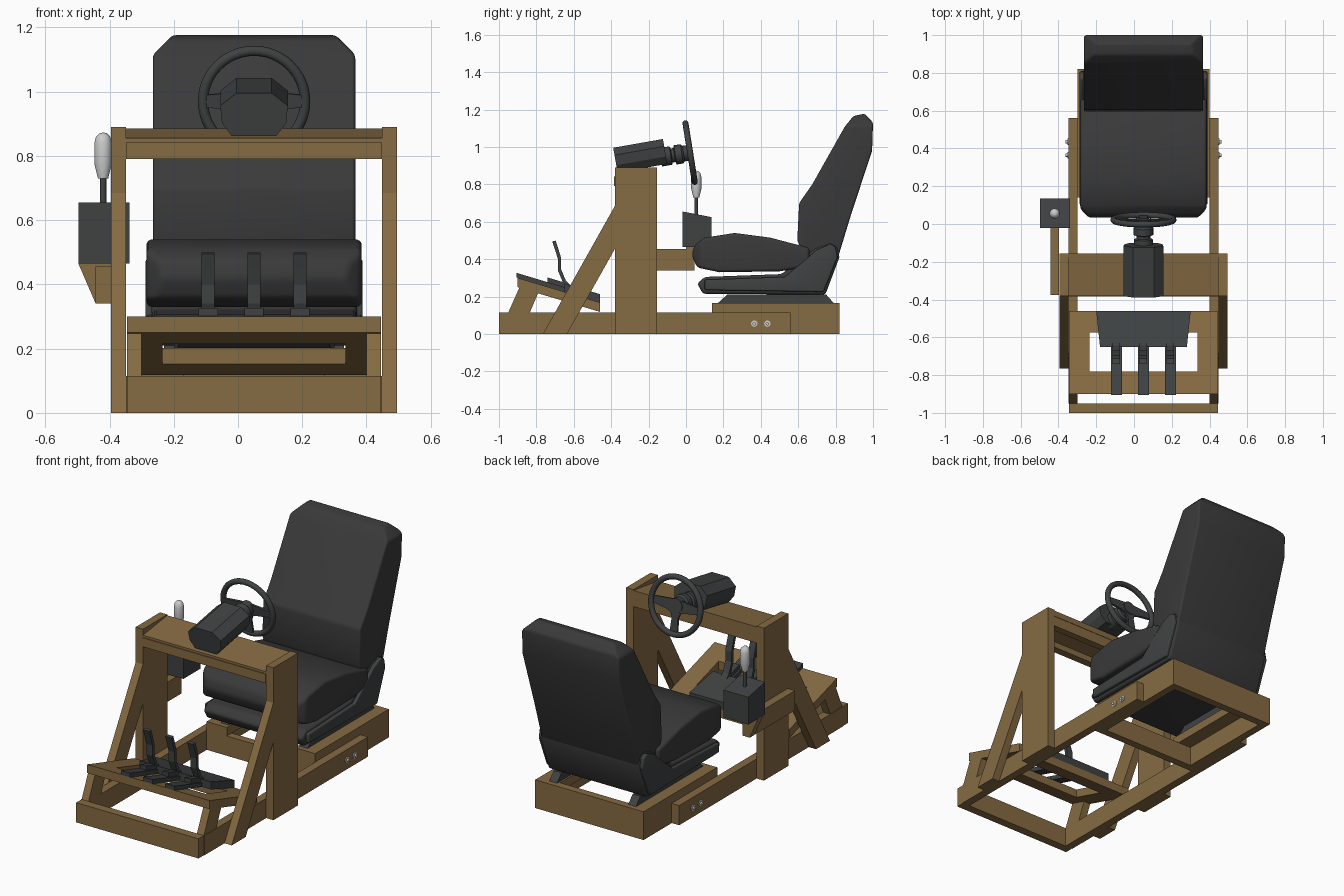
import bpy, bmesh, math
from mathutils import Vector

if "Cube" in bpy.data.objects:
    bpy.data.objects.remove(bpy.data.objects["Cube"])

CX = 0.05  # centre line of the rig


def material(name, r, g, b):
    m = bpy.data.materials.new(name)
    m.use_nodes = True
    m.diffuse_color = (r, g, b, 1)
    m.node_tree.nodes["Principled BSDF"].inputs["Base Color"].default_value = (r, g, b, 1)
    return m


WOOD = material("wood", 0.235, 0.145, 0.055)
FABRIC = material("seat fabric", 0.042, 0.042, 0.043)
PLASTIC = material("dark plastic", 0.05, 0.054, 0.055)
METAL = material("light metal", 0.6, 0.6, 0.6)


def finish(name, bm, mat, bevel=0, smooth=False):
    bmesh.ops.recalc_face_normals(bm, faces=bm.faces)
    me = bpy.data.meshes.new(name)
    bm.to_mesh(me)
    bm.free()
    me.materials.append(mat)
    ob = bpy.data.objects.new(name, me)
    bpy.context.collection.objects.link(ob)
    if bevel:
        mod = ob.modifiers.new("soft edges", "BEVEL")
        mod.width, mod.segments = bevel, 4
        mod.limit_method, mod.angle_limit = "ANGLE", math.radians(32)
        me.shade_smooth()
    elif smooth:
        me.shade_smooth()
        me.set_sharp_from_angle(angle=0.7)
    return ob


def prism(name, pts, axis, a, b, mat, bevel=0, cuts=()):
    """Extrude a 2D outline along an axis from a to b; cuts are (point, normal) planes."""
    place = {"x": lambda p, t: (t, p[0], p[1]),
             "y": lambda p, t: (p[0], t, p[1]),
             "z": lambda p, t: (p[0], p[1], t)}[axis]
    bm = bmesh.new()
    low = [bm.verts.new(place(p, a)) for p in pts]
    high = [bm.verts.new(place(p, b)) for p in pts]
    bm.faces.new(low)
    bm.faces.new(high)
    for i in range(len(pts)):
        j = (i + 1) % len(pts)
        bm.faces.new((low[i], low[j], high[j], high[i]))
    for co, no in cuts:
        geom = bm.verts[:] + bm.edges[:] + bm.faces[:]
        bmesh.ops.bisect_plane(bm, geom=geom, plane_co=co, plane_no=no, clear_outer=True)
        bmesh.ops.holes_fill(bm, edges=[e for e in bm.edges if e.is_boundary])
    return finish(name, bm, mat, bevel)


def box(name, x, y, z, mat=WOOD, bevel=0):
    outline = [(x[0], y[0]), (x[1], y[0]), (x[1], y[1]), (x[0], y[1])]
    return prism(name, outline, "z", z[0], z[1], mat, bevel)


def lathe(name, profile, mat, loc, rot=(0, 0, 0)):
    bm = bmesh.new()
    vs = [bm.verts.new((r, 0, z)) for r, z in profile]
    es = [bm.edges.new(p) for p in zip(vs, vs[1:])]
    bmesh.ops.spin(bm, geom=vs + es, cent=(0, 0, 0), axis=(0, 0, 1), angle=math.tau, steps=24)
    bmesh.ops.remove_doubles(bm, verts=bm.verts, dist=1e-5)
    ob = finish(name, bm, mat, smooth=True)
    ob.location, ob.rotation_euler = loc, rot
    return ob


def span(side, inner, outer):
    """x range between two distances from the centre line on one side."""
    return sorted((CX + side * inner, CX + side * outer))


# Sloping pedal deck
def deck_z(y):
    return 0.30 - 0.3 * (y + 0.9)


def deck_board(name, x, y0, y1, low=-0.05, high=0, mat=WOOD):
    pts = [(y0, deck_z(y0) + low), (y1, deck_z(y1) + low),
           (y1, deck_z(y1) + high), (y0, deck_z(y0) + high)]
    return prism(name, pts, "x", x[0], x[1], mat)


# Wooden parts on both sides
for s, tag in ((1, "left"), (-1, "right")):
    box(tag + "_base_rail", span(s, 0.35, 0.398), (-0.95, 0.56), (0, 0.115))
    for part, y in (("front", (-0.38, -0.27)), ("rear", (-0.27, -0.155))):
        box(f"{tag}_{part}_upright", span(s, 0.398, 0.445), y, (0, 0.89))
    brace = [(-0.765, 0), (-0.636, 0), (-0.38, 0.455), (-0.38, 0.685)]
    prism(tag + "_brace", brace, "x", *span(s, 0.398, 0.445), WOOD)
    leg = [(-0.95, 0.115), (-0.835, 0.115), (-0.79, 0.22), (-0.89, 0.25)]
    prism(tag + "_deck_leg", leg, "x", *span(s, 0.35, 0.395), WOOD)
    deck_board(tag + "_deck_side", span(s, 0.285, 0.395), -0.78, -0.575)
    box(tag + "_seat_frame_rail", span(s, 0.305, 0.35), (0.14, 0.78), (0, 0.115))
    box(tag + "_seat_frame_board", span(s, 0.22, 0.35), (0.14, 0.82), (0.115, 0.165))
    runner = [(0.17, 0.165), (0.79, 0.165), (0.75, 0.21), (0.22, 0.21)]
    prism(tag + "_seat_runner", runner, "x", *span(s, 0.23, 0.28), PLASTIC)
    for i, y in enumerate((0.365, 0.435)):
        lathe(f"{tag}_bolt_{i}", [(0, 0), (0.017, 0), (0.017, 0.005), (0.009, 0.006),
              (0.009, 0.015), (0, 0.015)], METAL, (CX + s * 0.397, y, 0.055),
              (0, s * math.pi / 2, 0))

# Cross members
full = (CX - 0.395, CX + 0.395)
inner = (CX - 0.35, CX + 0.35)
box("front_base_board", full, (-1, -0.95), (0, 0.115))
box("seat_frame_front", (CX - 0.305, CX + 0.305), (0.14, 0.185), (0, 0.115))
box("seat_frame_rear", inner, (0.775, 0.82), (0, 0.115))
box("seat_frame_rear_cap", (CX - 0.22, CX + 0.22), (0.775, 0.82), (0.115, 0.165))
deck_board("deck_front", full, -0.9, -0.78)
deck_board("deck_rear", full, -0.575, -0.46)
table = [(-0.38, 0.82), (-0.155, 0.85), (-0.155, 0.885), (-0.38, 0.855)]
prism("wheel_table", table, "x", CX - 0.398, CX + 0.398, WOOD)
box("wheel_table_front_beam", (CX - 0.398, CX + 0.398), (-0.385, -0.34), (0.79, 0.842))
box("wheel_table_rear_beam", (CX - 0.398, CX + 0.398), (-0.2, -0.157), (0.79, 0.855))

# Pedals
base = prism("pedal_base", [(CX - 0.23, -0.65), (CX + 0.23, -0.65), (CX + 0.25, -0.46),
             (CX - 0.25, -0.46)], "z", 0.30, 0.345, PLASTIC)
for v in base.data.vertices:
    v.co.z -= 0.3 * (v.co.y + 0.9)
arm = [(-0.62, 0.24), (-0.66, 0.28), (-0.685, 0.34), (-0.685, 0.40), (-0.70, 0.45), (-0.715, 0.495)]
for i in (-1, 0, 1):
    x = CX + i * 0.143
    deck_board(f"pedal_rail_{i + 2}", (x - 0.03, x + 0.03), -0.905, -0.64, 0, 0.025, PLASTIC)
    deck_board(f"pedal_spring_{i + 2}", (x - 0.02, x + 0.02), -0.74, -0.64, 0.025, 0.05, PLASTIC)
    outline = arm + [(y + 0.018, z + 0.004) for y, z in reversed(arm)]
    prism(f"pedal_arm_{i + 2}", outline, "x", x - 0.02, x + 0.02, PLASTIC)

# Gear shifter on its bracket
box("shifter_arm", (-0.443, -0.396), (-0.375, 0.045), (0.34, 0.455))
prism("shifter_bracket", [(-0.497, 0.465), (-0.396, 0.465), (-0.396, 0.34), (-0.443, 0.34)],
      "y", 0.0, 0.045, WOOD)
prism("shifter_box", [(-0.02, 0.465), (0.135, 0.465), (0.135, 0.625), (-0.02, 0.655)],
      "x", -0.497, -0.338, PLASTIC)
lathe("shifter_rod", [(0, 0.6), (0.01, 0.6), (0.01, 0.74), (0, 0.74)], PLASTIC, (-0.42, 0.055, 0))
lathe("shifter_knob", [(0, 0.73), (0.016, 0.73), (0.027, 0.775), (0.027, 0.84), (0.022, 0.86),
      (0.012, 0.87), (0, 0.873)], METAL, (-0.42, 0.055, 0))

# Wheel drive housing
half = [(0.1, -0.03), (0.105, 0.025), (0.055, 0.065)]
house = [(0.07, -0.07)] + half
house += [(-x, z) for x, z in reversed(house)]
housing = prism("wheel_housing", house, "y", -0.135, 0.135, PLASTIC)
housing.location = (CX, -0.245, 0.955)
housing.rotation_euler = (math.radians(10), 0, 0)

# Steering wheel, built flat and tilted
centre = Vector((CX, 0.022, 0.97))
tilt = (math.radians(-81), 0, 0)
bpy.ops.mesh.primitive_torus_add(major_radius=0.159, minor_radius=0.016, major_segments=48,
                                 minor_segments=12, location=centre, rotation=tilt)
rim = bpy.context.object
rim.name = "steering_rim"
rim.data.shade_smooth()
rim.data.materials.append(PLASTIC)
spokes = {"left": [(0, -0.035), (0.06, -0.03), (0.16, -0.02), (0.16, 0.015), (0.06, 0.03), (0, 0.05)],
          "lower": [(-0.045, 0), (0.045, 0), (0.02, 0.07), (0.025, 0.16), (-0.025, 0.16), (-0.02, 0.07)]}
spokes["right"] = [(-x, y) for x, y in spokes["left"]]
for tag, pts in spokes.items():
    spoke = prism(tag + "_spoke", pts, "z", -0.012, 0.0, PLASTIC)
    spoke.location, spoke.rotation_euler = centre, tilt
lathe("steering_column", [(0, -0.16), (0.05, -0.16), (0.05, -0.105), (0.038, -0.1), (0.038, -0.085),
      (0.052, -0.08), (0.052, -0.045), (0.042, -0.035), (0.042, 0.004), (0, 0.004)],
      PLASTIC, centre, tilt)

# Seat
cushion = [(0.03, 0.42), (0.045, 0.475), (0.1, 0.515), (0.26, 0.54), (0.45, 0.515),
           (0.66, 0.46), (0.66, 0.36), (0.5, 0.335), (0.18, 0.33), (0.06, 0.355)]
prism("seat_cushion", cushion, "x", CX - 0.335, CX + 0.335, FABRIC, 0.04,
      [((CX + s * 0.335, 0.08, 0.4), (s, -1, 0)) for s in (1, -1)])
back = [(0.595, 0.5), (0.605, 0.7), (0.675, 0.8), (0.85, 1.11), (0.895, 1.165), (0.955, 1.178),
        (1.0, 1.13), (0.995, 0.98), (0.88, 0.63), (0.81, 0.4), (0.64, 0.4)]
prism("seat_back", back, "x", CX - 0.315, CX + 0.315, FABRIC, 0.025,
      [((CX + s * 0.315, 0.95, 1.115), (s, 0, 1)) for s in (1, -1)])
shell = [(0.09, 0.215), (0.745, 0.21), (0.82, 0.41), (0.81, 0.47), (0.77, 0.49), (0.69, 0.46),
         (0.51, 0.32), (0.1, 0.305), (0.06, 0.27)]
prism("seat_shell", shell, "x", CX - 0.32, CX + 0.32, FABRIC, 0.015)
hinge = [(0.1, 0.235), (0.735, 0.225), (0.81, 0.41), (0.80, 0.465), (0.77, 0.48), (0.7, 0.45),
         (0.53, 0.305), (0.1, 0.29)]
for s, tag in ((1, "left"), (-1, "right")):
    prism(tag + "_seat_side_cover", hinge, "x", *span(s, 0.31, 0.338), PLASTIC, 0.008)
